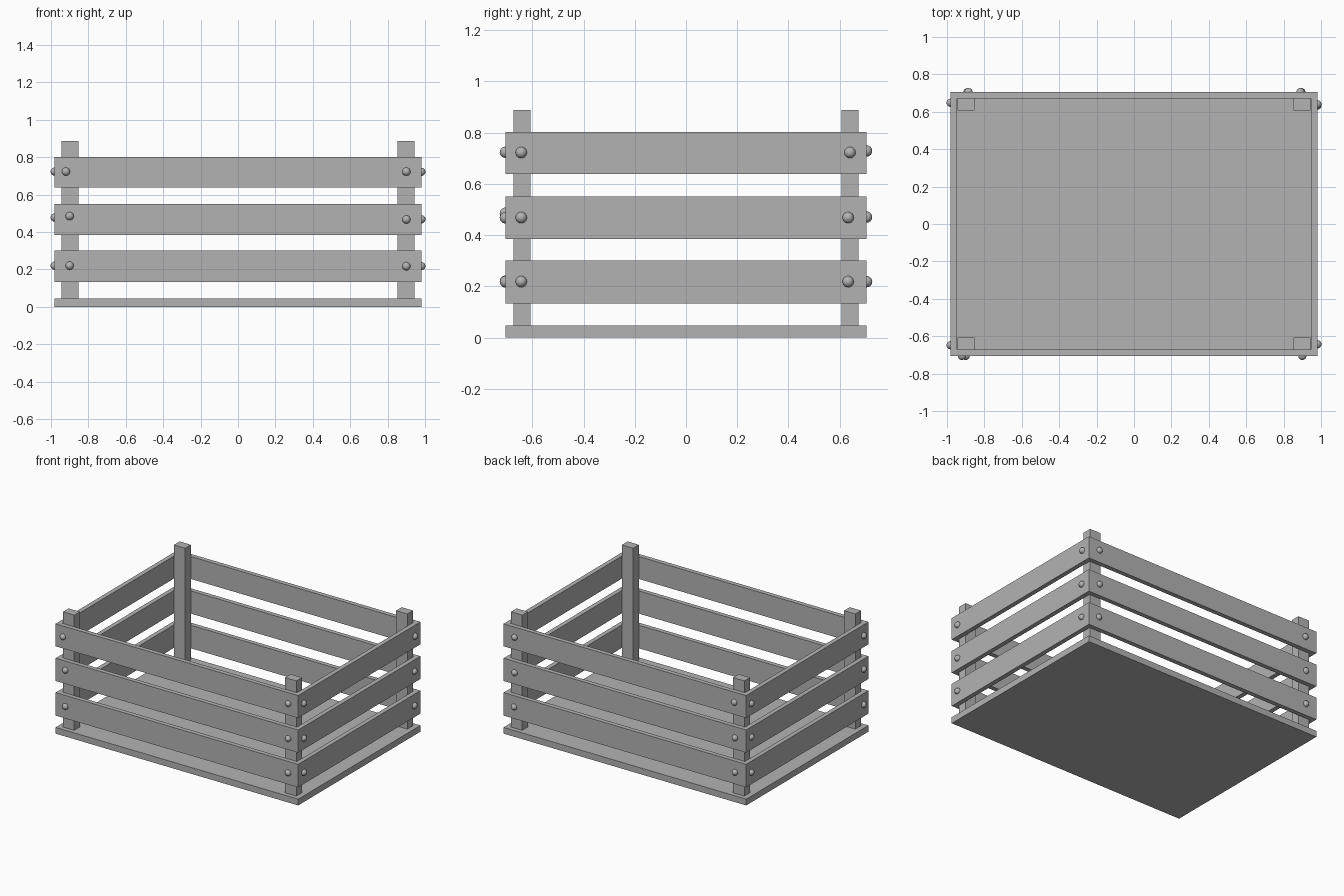
import bpy, bmesh
from mathutils import Vector

if "Cube" in bpy.data.objects:
    bpy.data.objects.remove(bpy.data.objects["Cube"])

HX, HY = 0.98, 0.705      # outer half sizes of the crate
T = 0.033                 # slat thickness
BASE = 0.046
TIERS = {"lower": (0.132, 0.30), "middle": (0.385, 0.551), "upper": (0.638, 0.802)}

grey = bpy.data.materials.new("plain grey")
grey.diffuse_color = (0.45, 0.45, 0.45, 1)
grey.use_nodes = True
grey.node_tree.nodes["Principled BSDF"].inputs["Base Color"].default_value = grey.diffuse_color


def finish(name, bm, smooth=False):
    bmesh.ops.recalc_face_normals(bm, faces=bm.faces)
    for f in bm.faces:
        f.smooth = smooth
    me = bpy.data.meshes.new(name)
    bm.to_mesh(me)
    bm.free()
    me.materials.append(grey)
    ob = bpy.data.objects.new(name, me)
    bpy.context.collection.objects.link(ob)
    return ob


def prism(name, outline, z0, z1):
    """Extrude a flat outline from z0 up to z1."""
    bm = bmesh.new()
    face = bm.faces.new([bm.verts.new((x, y, z0)) for x, y in outline])
    ext = bmesh.ops.extrude_face_region(bm, geom=[face])
    top = [v for v in ext["geom"] if isinstance(v, bmesh.types.BMVert)]
    bmesh.ops.translate(bm, verts=top, vec=(0, 0, z1 - z0))
    return finish(name, bm)


def rect(x0, x1, y0, y1):
    return [(x0, y0), (x1, y0), (x1, y1), (x0, y1)]


def bolt(name, x, y, z):
    bm = bmesh.new()
    bmesh.ops.create_uvsphere(bm, u_segments=24, v_segments=12, radius=0.022)
    bmesh.ops.translate(bm, verts=bm.verts, vec=Vector((x, y, z)))
    finish(name, bm, True)


# Floor board
prism("base_board", rect(-HX, HX, -HY, HY), 0, BASE)

# Corner posts
for sx, xn in ((-1, "left"), (1, "right")):
    for sy, yn in ((-1, "front"), (1, "back")):
        xs = sorted((sx * 0.852, sx * 0.943))
        ys = sorted((sy * 0.607, sy * 0.673))
        prism(f"{yn}_{xn}_post", rect(*xs, *ys), BASE, 0.887)

# Slats with mitred ends, three tiers on four sides
for tier, (z0, z1) in TIERS.items():
    for s, fb, lr in ((-1, "front", "left"), (1, "back", "right")):
        prism(f"{tier}_{fb}_slat", [(-HX, s * HY), (HX, s * HY),
              (HX - T, s * (HY - T)), (T - HX, s * (HY - T))], z0, z1)
        prism(f"{tier}_{lr}_slat", [(s * HX, -HY), (s * HX, HY),
              (s * (HX - T), HY - T), (s * (HX - T), T - HY)], z0, z1)

# Round bolt heads: (position along side, height) for each tier, slightly uneven
BOLTS = {
    "front": [(-0.90, 0.22), (0.90, 0.217), (-0.90, 0.485), (0.90, 0.467), (-0.92, 0.723), (0.90, 0.723)],
    "back": [(-0.89, 0.218), (0.895, 0.218), (-0.89, 0.47), (0.89, 0.47), (-0.885, 0.728), (0.89, 0.728)],
    "left": [(-0.648, 0.22), (0.648, 0.22), (-0.648, 0.478), (0.648, 0.478), (-0.648, 0.723), (0.648, 0.723)],
    "right": [(-0.643, 0.218), (0.633, 0.218), (-0.643, 0.468), (0.633, 0.468), (-0.643, 0.722), (0.64, 0.722)],
}
for side, spots in BOLTS.items():
    for i, (a, z) in enumerate(spots):
        s = 1 if side in ("back", "right") else -1
        x, y = (a, s * HY) if side in ("front", "back") else (s * HX, a)
        bolt(f"{side}_bolt_{i + 1}", x, y, z)
